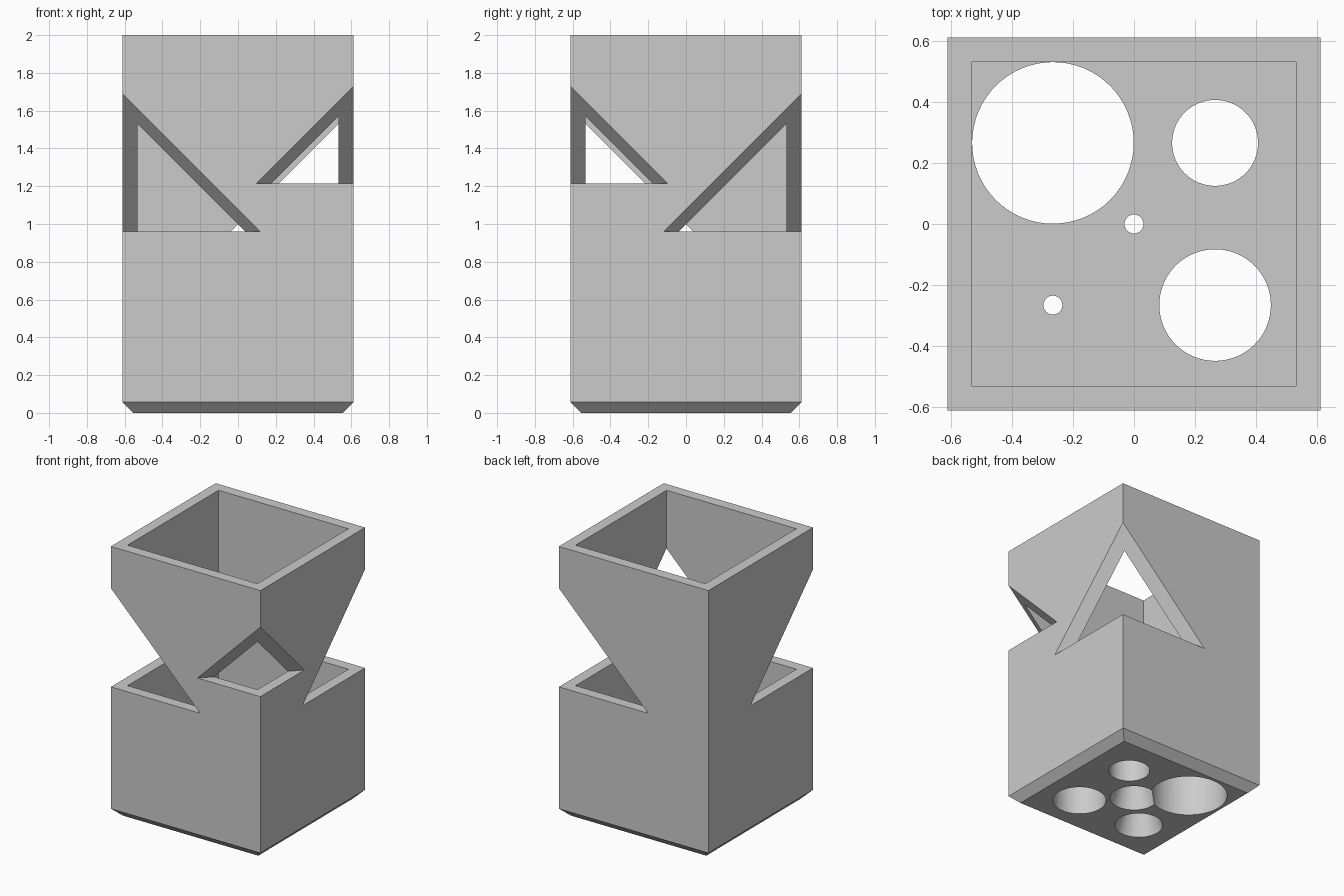
import bpy
import bmesh
import math
from mathutils import Matrix, Vector

if "Cube" in bpy.data.objects:
    bpy.data.objects.remove(bpy.data.objects["Cube"], do_unlink=True)

HALF = 0.612       # outer half width
INNER = 0.532      # inner half width
HEIGHT = 2.0
FLOOR = 0.45       # top of the thick base
CHAMFER = 0.058

grey = bpy.data.materials.new("plain grey")
grey.use_nodes = True
grey.diffuse_color = (0.6, 0.6, 0.6, 1)
grey.node_tree.nodes["Principled BSDF"].inputs["Base Color"].default_value = (0.6, 0.6, 0.6, 1)


def hull(name, points):
    """Solid spanning the given points."""
    bm = bmesh.new()
    for p in points:
        bm.verts.new(p)
    bmesh.ops.convex_hull(bm, input=bm.verts[:])
    bmesh.ops.dissolve_limit(bm, angle_limit=0.01, verts=bm.verts[:], edges=bm.edges[:])
    bmesh.ops.recalc_face_normals(bm, faces=bm.faces[:])
    return add_object(name, bm)


def add_object(name, bm):
    mesh = bpy.data.meshes.new(name)
    bm.to_mesh(mesh)
    bm.free()
    mesh.materials.append(grey)
    obj = bpy.data.objects.new(name, mesh)
    bpy.context.collection.objects.link(obj)
    return obj


def square(half, z):
    return [(sx * half, sy * half, z) for sx in (-1, 1) for sy in (-1, 1)]


def tapered_hole(x, y, r_bottom, r_top):
    """Round cutter through the base."""
    low, high = -0.02, FLOOR + 0.02
    bm = bmesh.new()
    bmesh.ops.create_cone(bm, cap_ends=True, segments=64, radius1=r_bottom, radius2=r_top,
                          depth=high - low,
                          matrix=Matrix.Translation((x, y, (low + high) / 2)))
    return add_object("hole_cutter", bm)


def corner_notch(sx, sy, bottom, top):
    """Corner cutter with a level floor and a 45 degree roof."""
    over = 0.1
    leg = top - bottom + 2 * over
    c = Vector((sx * (HALF + over), sy * (HALF + over), bottom))
    return hull("notch_cutter", [c, c + Vector((-sx * leg, 0, 0)),
                                 c + Vector((0, -sy * leg, 0)), c + Vector((0, 0, leg))])


def carve(body, cutter):
    cutter.hide_render = True
    mod = body.modifiers.new("carve", "BOOLEAN")
    mod.operation = "DIFFERENCE"
    mod.solver = "EXACT"
    mod.object = cutter
    bpy.ops.object.modifier_apply(modifier=mod.name)
    bpy.data.objects.remove(cutter, do_unlink=True)


# Square body with a chamfered foot
body = hull("planter_body", square(HALF - CHAMFER, 0) + square(HALF, CHAMFER)
            + square(HALF, HEIGHT))
bpy.ops.object.select_all(action="DESELECT")
bpy.context.view_layer.objects.active = body
body.select_set(True)

# Square cavity open at the top
carve(body, hull("cavity_cutter", square(INNER, FLOOR) + square(INNER, HEIGHT + 0.1)))

# Slanted openings on three corners
for sx, sy, bottom, top in ((-1, -1, 0.96, 1.69), (1, 1, 0.96, 1.69), (1, -1, 1.215, 1.73)):
    carve(body, corner_notch(sx, sy, bottom, top))

# Round holes in the base, two of them narrowing upwards
q = INNER / 2
for x, y, r_bottom, r_top in ((-q, q, 0.265, 0.265), (q, q, 0.141, 0.141),
                              (q, -q, 0.183, 0.183), (-q, -q, 0.17, 0.025),
                              (0, 0, 0.17, 0.025)):
    carve(body, tapered_hole(x, y, r_bottom, r_top))

bpy.ops.object.shade_smooth_by_angle(angle=math.radians(20))
